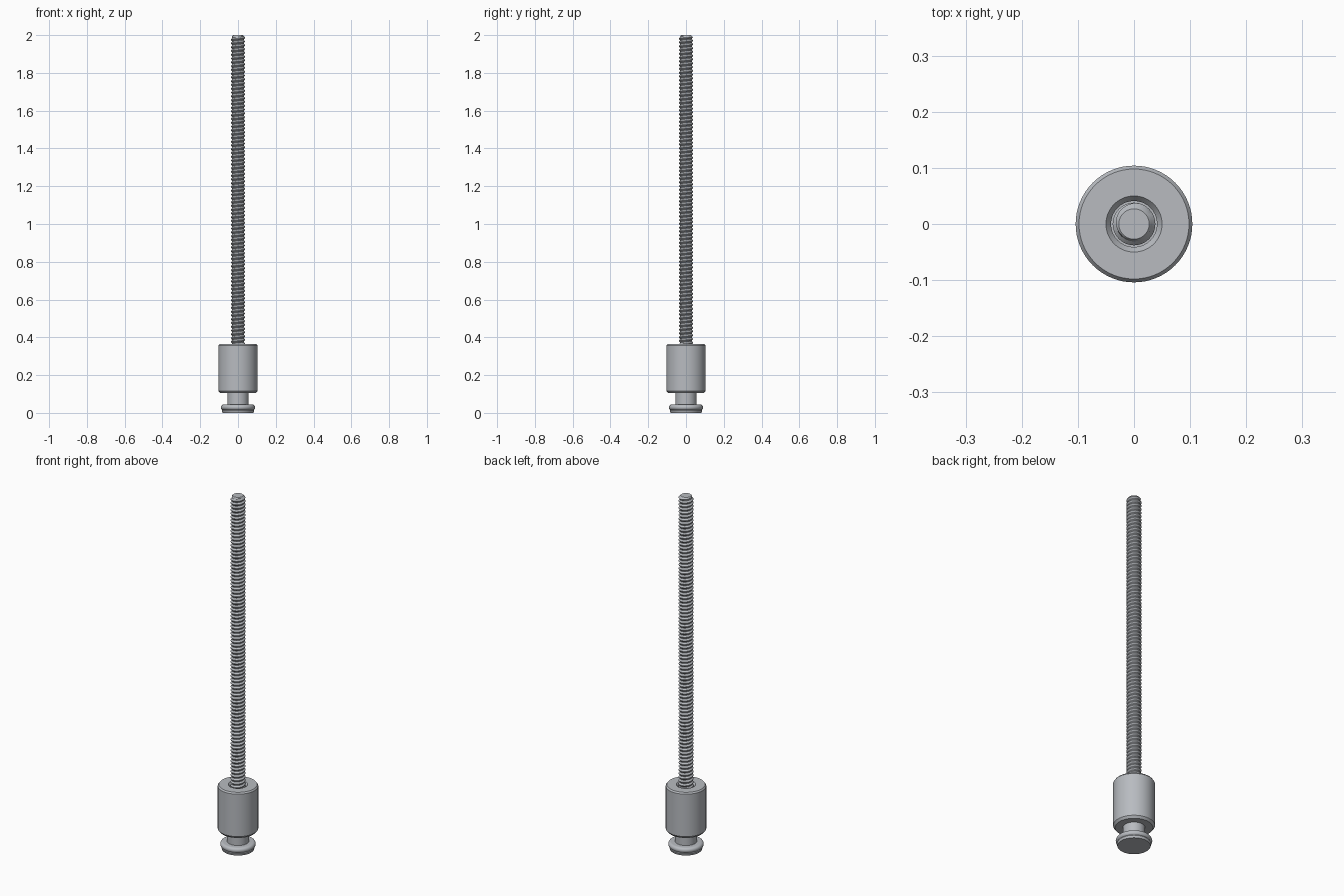
import bpy, bmesh, math

if "Cube" in bpy.data.objects:
    bpy.data.objects.remove(bpy.data.objects["Cube"])

steel = bpy.data.materials.new("steel grey")
steel.use_nodes = True
colour = (0.48, 0.50, 0.53, 1)
steel.diffuse_color = colour
steel.node_tree.nodes["Principled BSDF"].inputs["Base Color"].default_value = colour


def finish(bm, name, angle):
    bmesh.ops.remove_doubles(bm, verts=bm.verts, dist=1e-5)
    bmesh.ops.recalc_face_normals(bm, faces=bm.faces)
    mesh = bpy.data.meshes.new(name)
    bm.to_mesh(mesh)
    bm.free()
    ob = bpy.data.objects.new(name, mesh)
    bpy.context.collection.objects.link(ob)
    mesh.materials.append(steel)
    bpy.ops.object.select_all(action='DESELECT')
    ob.select_set(True)
    bpy.context.view_layer.objects.active = ob
    bpy.ops.object.shade_smooth_by_angle(angle=math.radians(angle))


def lathe(name, profile, sides=64):
    """Spin a (radius, height) profile around the z axis."""
    bm = bmesh.new()
    verts = [bm.verts.new((r, 0, z)) for r, z in profile]
    edges = [bm.edges.new(pair) for pair in zip(verts, verts[1:])]
    bmesh.ops.spin(bm, geom=verts + edges, cent=(0, 0, 0), axis=(0, 0, 1),
                   angle=math.tau, steps=sides)
    finish(bm, name, 25)


def threaded_rod(name, bottom, top, root, crest, pitch, tip, sides=40):
    """Helical thread whose top end is chamfered down to the tip radius."""
    bm = bmesh.new()
    shape = [(0, root), (0.12, root), (0.5, crest), (0.62, crest)]
    turns = math.ceil((top - bottom) / pitch) + 1
    rows = []
    for step in range(-sides, turns * sides + 1):
        a = math.tau * step / sides
        row = []
        for offset, r in shape + [(1, root)]:
            z = min(max(bottom + (step / sides + offset) * pitch, bottom), top)
            r = min(r, tip + top - z)
            row.append(bm.verts.new((r * math.cos(a), r * math.sin(a), z)))
        rows.append(row)
    for low, high in zip(rows, rows[1:]):
        for i in range(len(shape)):
            bm.faces.new((low[i], high[i], high[i + 1], low[i + 1]))
    bmesh.ops.dissolve_degenerate(bm, dist=1e-6, edges=bm.edges)
    # Flat end disc
    rim = [bm.verts.new((tip * math.cos(math.tau * i / sides),
                         tip * math.sin(math.tau * i / sides), top))
           for i in range(sides)]
    bm.faces.new(rim)
    finish(bm, name, 30)


# Cylindrical body with chamfered rims and a countersunk bore
lathe("body", [(0, 0.105), (0.094, 0.105), (0.104, 0.117), (0.104, 0.357),
               (0.098, 0.365), (0.050, 0.365), (0.041, 0.353),
               (0.041, 0.315), (0, 0.315)])

# Neck and rounded foot disc
lathe("neck", [(0.056, 0.03), (0.056, 0.108)])
foot_edge = [(0.076 + 0.015 * math.cos(a), 0.029 + 0.015 * math.sin(a))
             for a in (math.pi * (i / 12 - 0.5) for i in range(2, 13))]
lathe("foot", [(0, 0), (0.082, 0), (0.086, 0.012)] + foot_edge + [(0, 0.044)])

# Long threaded rod
threaded_rod("threaded_rod", 0.315, 2.0, 0.031, 0.038, 0.02, 0.027)
